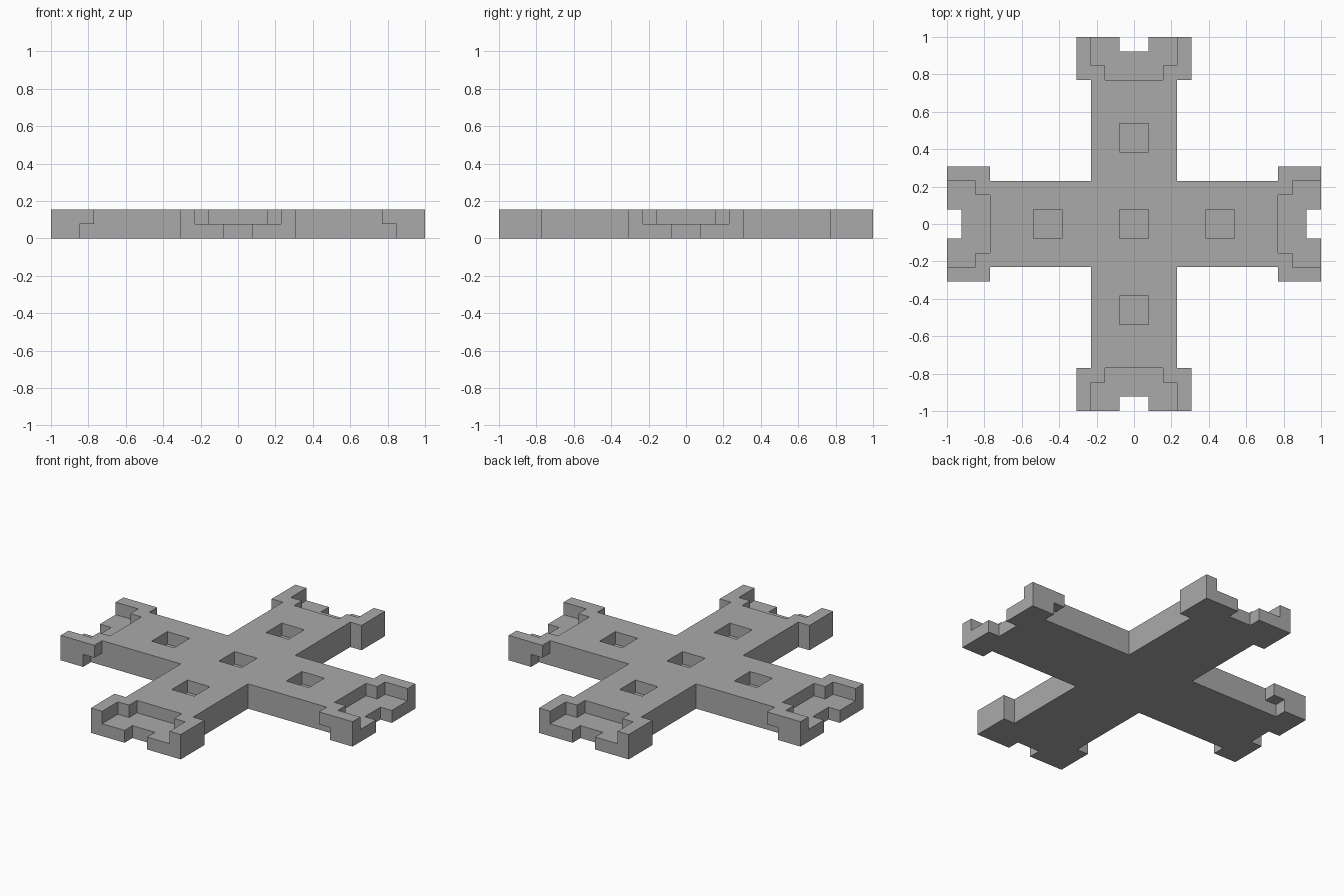
import bpy
import bmesh

if "Cube" in bpy.data.objects:
    bpy.data.objects.remove(bpy.data.objects["Cube"], do_unlink=True)

U = 1 / 13  # module: the cross is 26 modules across and 2 high

grey = bpy.data.materials.new("plain grey")
grey.use_nodes = True
grey.diffuse_color = (0.4, 0.4, 0.4, 1)
grey.node_tree.nodes["Principled BSDF"].inputs["Base Color"].default_value = (0.4, 0.4, 0.4, 1)


def turn(points, quarters):
    """Rotate plan points by quarter turns, exactly."""
    for _ in range(quarters):
        points = [(-y, x) for x, y in points]
    return points


def box(x0, x1, y0, y1):
    return [(x0, y0), (x1, y0), (x1, y1), (x0, y1)]


def add_prism(bm, points, z0, z1):
    """Extrude a counter-clockwise plan outline between two heights."""
    low = [bm.verts.new((x * U, y * U, z0 * U)) for x, y in points]
    high = [bm.verts.new((x * U, y * U, z1 * U)) for x, y in points]
    bm.faces.new(low[::-1])
    bm.faces.new(high)
    for i in range(len(points)):
        j = (i + 1) % len(points)
        bm.faces.new((low[i], low[j], high[j], high[i]))


def make_object(name, bm):
    mesh = bpy.data.meshes.new(name)
    bmesh.ops.recalc_face_normals(bm, faces=bm.faces)
    bm.to_mesh(mesh)
    bm.free()
    mesh.materials.append(grey)
    obj = bpy.data.objects.new(name, mesh)
    bpy.context.scene.collection.objects.link(obj)
    return obj


# Cross slab: one arm with a wider, notched end, repeated four times
arm = [(3, 3), (3, 10), (4, 10), (4, 13), (1, 13), (1, 12),
       (-1, 12), (-1, 13), (-4, 13), (-4, 10), (-3, 10)]
bm = bmesh.new()
add_prism(bm, [p for q in range(4) for p in turn(arm, q)], 0, 2)
cross = make_object("cross_base", bm)

# Cutters: half-depth end recesses and square sockets
recess = [(-2, 10), (2, 10), (2, 11), (3, 11), (3, 14), (-3, 14), (-3, 11), (-2, 11)]
bm = bmesh.new()
add_prism(bm, box(-1, 1, -1, 1), 1, 3)
for q in range(4):
    add_prism(bm, turn(recess, q), 1, 3)
    add_prism(bm, turn(box(-1, 1, 5, 7), q), 1, 3)

# Cutters: undercuts beneath the inner corners of the side arm ends
for q in (1, 3):
    add_prism(bm, turn(box(3, 5, 9, 11), q), -1, 1)
    add_prism(bm, turn(box(-5, -3, 9, 11), q), -1, 1)
cutter = make_object("recess_cutter", bm)
cutter.hide_render = True

# Cut, then remove the helper
mod = cross.modifiers.new("recesses", "BOOLEAN")
mod.operation = "DIFFERENCE"
mod.solver = "EXACT"
mod.object = cutter
bpy.context.view_layer.objects.active = cross
bpy.ops.object.modifier_apply(modifier=mod.name)
bpy.data.objects.remove(cutter, do_unlink=True)
